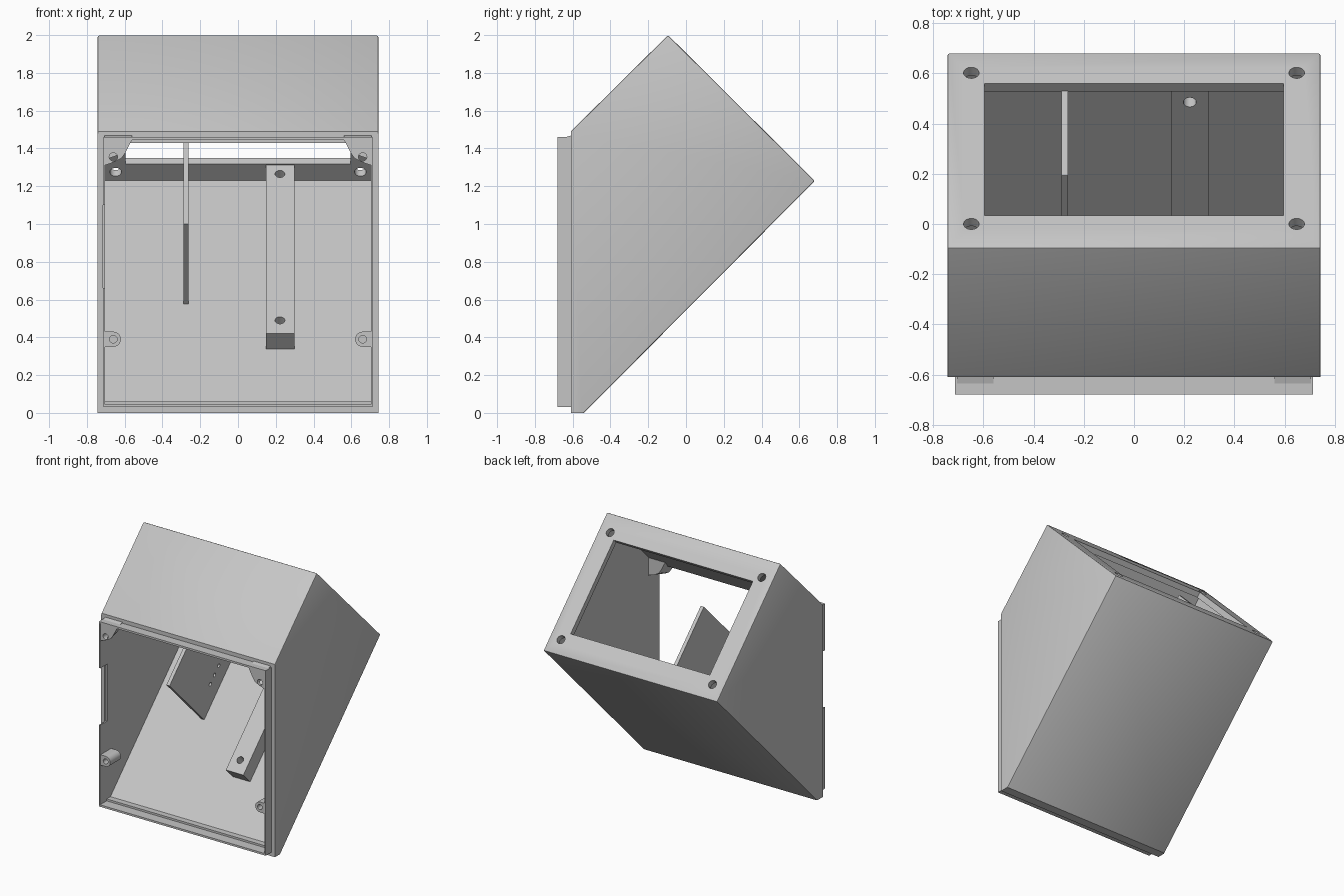
import bpy
import bmesh
import math
from mathutils import Vector

old = bpy.data.objects.get("Cube")
if old:
    bpy.data.objects.remove(old, do_unlink=True)

grey = bpy.data.materials.new("light_grey_plastic")
grey.use_nodes = True
colour = (0.56, 0.56, 0.56, 1)
grey.diffuse_color = colour
grey.node_tree.nodes["Principled BSDF"].inputs["Base Color"].default_value = colour


def extrude(name, points, offset, bevel_edge=None):
    """Solid made by sweeping a closed 3D outline along an offset."""
    bm = bmesh.new()
    face = bm.faces.new([bm.verts.new(p) for p in points])
    top = bmesh.ops.extrude_face_region(bm, geom=[face])["geom"]
    verts = [g for g in top if isinstance(g, bmesh.types.BMVert)]
    bmesh.ops.translate(bm, vec=offset, verts=verts)
    if bevel_edge:
        edges = [e for e in bm.edges if bevel_edge(e)]
        bmesh.ops.bevel(bm, geom=edges, offset=0.008, segments=2,
                        profile=0.5, affect='EDGES')
    bmesh.ops.recalc_face_normals(bm, faces=bm.faces)
    mesh = bpy.data.meshes.new(name)
    bm.to_mesh(mesh)
    bm.free()
    mesh.materials.append(grey)
    obj = bpy.data.objects.new(name, mesh)
    bpy.context.collection.objects.link(obj)
    return obj


def prism(name, profile, x0, x1, bevel_edge=None):
    """Side profile in (y, z) spanning x0 to x1."""
    return extrude(name, [(x0, y, z) for y, z in profile], (x1 - x0, 0, 0), bevel_edge)


def box(name, x0, x1, y0, y1, z0, z1):
    return prism(name, [(y0, z0), (y1, z0), (y1, z1), (y0, z1)], x0, x1)


def drill(centre, axis, radius, length):
    """Round cutter centred on a point."""
    axis = Vector(axis).normalized()
    u = axis.orthogonal().normalized()
    v = axis.cross(u)
    start = Vector(centre) - axis * length / 2
    ring = [start + radius * (u * math.cos(a) + v * math.sin(a))
            for a in (math.tau * i / 24 for i in range(24))]
    return extrude("hole_cutter", ring, axis * length)


def combine(obj, others, operation='DIFFERENCE'):
    """Apply booleans and discard the helper solids."""
    for other in others:
        mod = obj.modifiers.new("bool", 'BOOLEAN')
        mod.operation = operation
        mod.solver = 'EXACT'
        mod.object = other
        other.hide_render = True
    deps = bpy.context.evaluated_depsgraph_get()
    mesh = bpy.data.meshes.new_from_object(obj.evaluated_get(deps))
    obj.modifiers.clear()
    obj.data = mesh
    for other in others:
        bpy.data.objects.remove(other, do_unlink=True)


PANEL = (0, 1, 1)    # outward direction of the sloped panel
SLOPE = (0, -1, 1)   # inward direction of the sloped back

# Casing: tilted box with a thin lip round the open front
casing = prism("casing", [(-0.61, 0), (-0.54, 0), (0.682, 1.228), (-0.095, 2), (-0.61, 1.49)],
               -0.743, 0.743, lambda e: max(v.co.y for v in e.verts) > -0.5)
lip = box("lip", -0.713, 0.713, -0.68, -0.58, 0.03, 1.46)
combine(casing, [lip], 'UNION')

# Hollow inside, panel window, lip notch and panel screw holes
cavity = prism("cavity", [(-0.8, 0.045), (-0.6, 0.045), (-0.6, 0.06), (-0.554, 0.06),
                          (0.6155, 1.2295), (-0.0955, 1.9405), (-0.606, 1.43),
                          (-0.606, 1.445), (-0.8, 1.445)], -0.703, 0.703)
window = prism("window", [(0.46, 1.25), (0.66, 1.45), (0.135, 1.975), (-0.065, 1.775)],
               -0.595, 0.595)
notch = box("notch", -0.714, -0.69, -0.7, -0.59, 0.66, 1.10)
screws = [drill((x, y, 1.905 - y), PANEL, 0.031, 0.2) for x in (-0.648, 0.648) for y in (0, 0.6)]
combine(casing, [cavity, window, notch] + screws)
parts = [casing]

for side, label in ((1, "left"), (-1, "right")):
    # Lower screw boss, rounded towards the middle
    arc = [math.pi * (0.5 + i / 12) for i in range(13)]
    outline = [(0.66 + 0.04 * math.cos(a), 0.39 + 0.04 * math.sin(a)) for a in arc]
    outline += [(0.706, 0.35), (0.706, 0.43)]
    boss = extrude(label + "_lower_boss", [(side * x, -0.675, z) for x, z in outline], (0, 0.13, 0))
    combine(boss, [drill((side * 0.66, -0.66, 0.39), (0, 1, 0), 0.02, 0.16)])
    # Upper corner gusset, following the roof slope backwards
    outline = [(0.706, 1.448), (0.56, 1.448), (0.595, 1.38), (0.615, 1.35),
               (0.65, 1.33), (0.706, 1.31)]
    gusset = extrude(label + "_upper_gusset", [(side * x, -0.675, z) for x, z in outline],
                     (0, 0.13, 0.04))
    combine(gusset, [drill((side * 0.66, -0.66, 1.355), (0, 1, 0), 0.022, 0.16)])
    parts += [boss, gusset]

# Mounting rail on the sloped back
rail = prism("mounting_rail", [(-0.275, 0.335), (-0.36, 0.42), (0.5325, 1.3125), (0.617, 1.229)],
             0.148, 0.298)
combine(rail, [drill((0.222, z - 0.78, z), SLOPE, 0.026, 0.16) for z in (0.49, 1.265)])

# Upright divider plate with three small holes
plate = prism("divider_plate", [(-0.037, 0.574), (-0.462, 0.999), (0.194, 1.655), (0.62, 1.229)],
              -0.289, -0.262)
combine(plate, [drill((-0.275, y, y + 0.785), (1, 0, 0), 0.014, 0.1)
                for y in (0.036, 0.088, 0.14)])
parts += [rail, plate]

# Smooth the rounded surfaces, keep edges sharp
bpy.ops.object.select_all(action='DESELECT')
for obj in parts:
    obj.select_set(True)
bpy.context.view_layer.objects.active = casing
bpy.ops.object.shade_smooth_by_angle(angle=math.radians(25))
